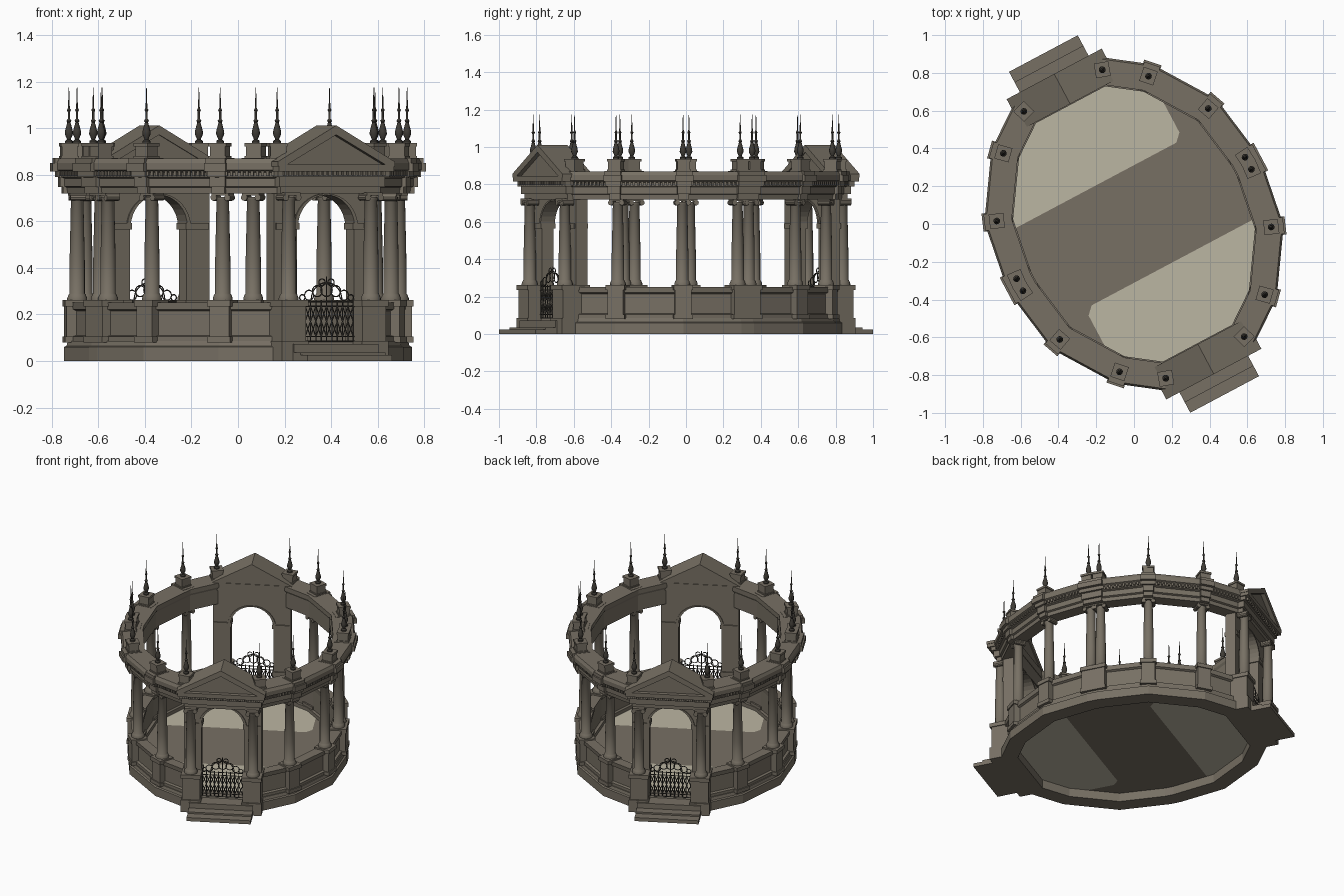
import bpy, bmesh, math
from mathutils import Vector

if "Cube" in bpy.data.objects:
    bpy.data.objects.remove(bpy.data.objects["Cube"])

TURN = math.radians(-62)      # the portal axis (local x) is turned from world x


def material(name, rgb):
    m = bpy.data.materials.new(name)
    m.diffuse_color = (*rgb, 1)
    m.use_nodes = True
    m.node_tree.nodes["Principled BSDF"].inputs["Base Color"].default_value = m.diffuse_color
    return m


STONE = material("weathered_stone", (0.185, 0.162, 0.127))
PALE = material("pale_floor", (0.50, 0.465, 0.365))
IRON = material("dark_iron", (0.05, 0.045, 0.037))


def finish(bm, name, mat=STONE, smooth=False):
    bmesh.ops.recalc_face_normals(bm, faces=bm.faces)
    me = bpy.data.meshes.new(name)
    bm.to_mesh(me)
    bm.free()
    me.materials.append(mat)
    if smooth:
        me.shade_smooth()
        me.set_sharp_from_angle(angle=0.7)
    ob = bpy.data.objects.new(name, me)
    ob.rotation_euler.z = TURN
    bpy.context.collection.objects.link(ob)
    return ob


def box(bm, c, ang, out, side, z0, z1):
    """Box at c; out = (inner, outer) reach along ang, side = half width."""
    d = Vector((math.cos(ang), math.sin(ang)))
    t = Vector((-d.y, d.x))
    vs = []
    for z in (z0, z1):
        for o, s in ((out[0], -side), (out[1], -side), (out[1], side), (out[0], side)):
            p = Vector(c) + d * o + t * s
            vs.append(bm.verts.new((p.x, p.y, z)))
    for f in ((3, 2, 1, 0), (4, 5, 6, 7), (0, 1, 5, 4), (1, 2, 6, 5), (2, 3, 7, 6), (3, 0, 4, 7)):
        bm.faces.new([vs[i] for i in f])


def lathe(bm, prof, c, n=16):
    rings = [[bm.verts.new((c[0] + r * math.cos(2 * math.pi * i / n),
                            c[1] + r * math.sin(2 * math.pi * i / n), z)) for i in range(n)] for r, z in prof]
    for a, b in zip(rings, rings[1:]):
        for i in range(n):
            bm.faces.new((a[i], a[(i + 1) % n], b[(i + 1) % n], b[i]))
    bm.faces.new(rings[0][::-1])
    bm.faces.new(rings[-1])


def prism(bm, pts, x0, x1):
    """Extrude a (y, z) outline along the portal axis."""
    f = bm.faces.new([bm.verts.new((x0, y, z)) for y, z in pts])
    r = bmesh.ops.extrude_face_region(bm, geom=[f])
    bmesh.ops.translate(bm, vec=(x1 - x0, 0, 0), verts=[v for v in r["geom"] if isinstance(v, bmesh.types.BMVert)])


def mitres(path):
    """Mitre vector at each corner of a closed counter-clockwise path."""
    out = []
    for i, p in enumerate(path):
        a, b = (p - path[i - 1]).normalized(), (path[(i + 1) % len(path)] - p).normalized()
        na, nb = Vector((a.y, -a.x)), Vector((b.y, -b.x))
        m = (na + nb).normalized()
        out.append(m / m.dot(na))
    return out


def sweep(bm, path, mit, prof, closed):
    rings = [[bm.verts.new((*(p + m * o), z)) for o, z in prof] for p, m in zip(path, mit)]
    k = len(prof)
    for a, b in zip(rings, rings[1:] + (rings[:1] if closed else [])):
        for j in range(k):
            bm.faces.new((a[j], b[j], b[(j + 1) % k], a[(j + 1) % k]))
    if not closed:
        bm.faces.new(rings[0])
        bm.faces.new(rings[-1][::-1])


# Plan: sixteen posts on an oval
quarter = [(.80, .235), (.655, .435), (.355, .634), (.036, .685)]
half = quarter + [(-x, y) for x, y in quarter[::-1]]
POSTS = [Vector(p) for p in half + [(-x, -y) for x, y in half]]
MIT = mitres(POSTS)
COLS = [p - m * .035 for p, m in zip(POSTS, MIT)]
# support spots: position, outward angle, half-width factor (the side pair shares one)
spots = [(i, math.atan2(MIT[i].y, MIT[i].x)) for i in range(16) if i % 8 in (1, 2, 5, 6)]

# Plinth ring
bm = bmesh.new()
sweep(bm, COLS, MIT, [(-.05, 0), (.055, 0), (.055, .06), (.045, .065), (.04, .085), (-.05, .085)], True)
finish(bm, "plinth_ring")

# Floor with two pale areas
bm = bmesh.new()
bm.faces.new([bm.verts.new((*(p - m * .045), .06)) for p, m in zip(COLS, MIT)])
for s in (1, -1):
    for co, no in (((s * .275, 0, 0), (1, 0, 0)), ((0, s * .44, 0), (0, 1, 0)), ((s * .275, -s * .40, 0), (s, s, 0))):
        bmesh.ops.bisect_plane(bm, geom=bm.verts[:] + bm.edges[:] + bm.faces[:], plane_co=co, plane_no=no)
floor = finish(bm, "floor")
floor.data.materials.append(PALE)
for f in floor.data.polygons:
    x, y = f.center.x, f.center.y
    s = 1 if x > 0 else -1
    f.material_index = int(abs(x) > .275 and s * y > -.44 and s * (x + y) > -.125)

# Parapet walls with recessed panels
bm = bmesh.new()
wall = [(-.03, .08), (.034, .08), (.034, .105), (.018, .11), (.018, .215), (.032, .222), (.036, .252), (-.034, .252), (-.03, .22)]
for k in (0, 8):
    sweep(bm, COLS[k:k + 8], MIT[k:k + 8], wall, False)
finish(bm, "parapet")

# Pedestals under the columns, breaks in the entablature above
ped, brk, mid = bmesh.new(), bmesh.new(), Vector((0, .685))
layers = [(.028, .72, .748), (.042, .748, .79), (.056, .79, .815), (.076, .815, .85), (.066, .85, .872)]
places = [(POSTS[i], a, .048) for i, a in spots] + [(mid, math.pi / 2, .082), (-mid, -math.pi / 2, .082)]
for c, a, w in places:
    box(ped, c, a, (-.075, .015), w - .004, .08, .235)
    box(ped, c, a, (-.085, .022), w + .004, .08, .105)
    box(ped, c, a, (-.085, .022), w + .004, .235, .262)
    for o, z0, z1 in layers:
        box(brk, c, a, (-.06, o), w - .03 + o * .4, z0, z1)
finish(ped, "column_pedestals")
finish(brk, "entablature_breaks")

# Entablature ring with dentils
bm = bmesh.new()
sweep(bm, POSTS, MIT, [(-.07, .72), (.015, .72), (.018, .745), (.03, .75), (.03, .785), (.045, .79), (.045, .81),
                       (.065, .82), (.065, .85), (.055, .87), (-.078, .87), (-.078, .84), (-.07, .825)], True)
finish(bm, "entablature")
bm = bmesh.new()
for i, p in enumerate(POSTS):
    e = POSTS[(i + 1) % 16] - p
    n = int(e.length / .022)
    for j in range(n):
        box(bm, p + e * ((j + .5) / n), math.atan2(-e.x, e.y), (.03, .056), .006, .795, .817)
finish(bm, "dentils")

# Columns with scrolled capitals
bm = bmesh.new()
shaft = [(.043, .26), (.043, .27), (.037, .285), (.033, .29), (.033, .42), (.027, .69), (.031, .695), (.031, .705)]
stands = [(COLS[i], math.atan2(MIT[i].y, MIT[i].x)) for i in range(16) if i % 8 not in (0, 7)]
stands += [(Vector((s * .84, t * .2)), 0 if s > 0 else math.pi) for s in (1, -1) for t in (1, -1)]
caps = bmesh.new()
for c, a in stands:
    lathe(bm, shaft, c)
    box(caps, c, a, (-.036, .036), .038, .712, .724)
    t = Vector((-math.sin(a), math.cos(a)))
    for s in (1, -1):                                   # scroll rolls
        r = bmesh.ops.create_cone(caps, cap_ends=True, segments=10, radius1=.014, radius2=.014, depth=.066)["verts"]
        bmesh.ops.rotate(caps, verts=r, cent=(0, 0, 0), matrix=Vector((0, 0, 1)).rotation_difference(
            Vector((math.cos(a), math.sin(a), 0))).to_matrix())
        bmesh.ops.translate(caps, verts=r, vec=(*(c + t * s * .031), .702))
finish(bm, "columns", smooth=True)
finish(caps, "scrolled_capitals")

# Finials on small blocks
blocks, spikes = bmesh.new(), bmesh.new()
for p, m in zip(POSTS, MIT):
    a = math.atan2(m.y, m.x)
    box(blocks, p, a, (-.034, .034), .034, .865, .925)
    box(blocks, p, a, (-.039, .039), .039, .865, .88)
    box(blocks, p, a, (-.039, .039), .039, .922, .936)
    lathe(spikes, [(.017, .936), (.017, .945), (.008, .952), (.018, .975), (.017, .988), (.007, 1.025), (.011, 1.032),
                   (.005, 1.04), (.005, 1.07), (.009, 1.078), (.004, 1.086), (.001, 1.175)], p, 10)
finish(blocks, "finial_blocks")
finish(spikes, "finials", IRON, True)

# Portal: steps, piers, arch wall, pediment
portal = []
bm = bmesh.new()
for x, z in ((1.022, .025), (.96, .036), (.90, .072)):
    box(bm, (0, 0), 0, (.74, x), .206, 0, z)
portal.append(finish(bm, "steps"))

bm = bmesh.new()
for s in (1, -1):
    c = (0, s * .195)
    box(bm, c, 0, (.725, .88), .058, 0, .24)
    box(bm, c, 0, (.72, .89), .064, 0, .085)
    box(bm, c, 0, (.72, .89), .064, .235, .262)
    box(bm, (0, s * .187), 0, (.722, .808), .056, .565, .592)     # imposts
portal.append(finish(bm, "portal_piers"))

R, Z = .138, .575
arc = [(R * math.cos(math.pi * i / 16), Z + R * math.sin(math.pi * i / 16)) for i in range(17)]
bm = bmesh.new()
prism(bm, [(.25, .07), (.25, .73), (-.25, .73), (-.25, .07), (-R, .07)] + arc[::-1] + [(R, .07)], .73, .80)
rim = [(y * 1.12, Z + (z - Z) * 1.05) for y, z in arc]
prism(bm, rim + arc[::-1], .722, .808)
portal.append(finish(bm, "arch_wall"))

bm = bmesh.new()
for o, z0, z1 in layers[:3]:
    box(bm, (0, 0), 0, (.725, .82 + o), .215 + o, z0, z1)
box(bm, (0, 0), 0, (.722, .90), .28, .815, .845)
prism(bm, [(-.262, .84), (.262, .84), (0, .985)], .726, .872)
for s in (1, -1):
    prism(bm, [(0, 1.012), (s * .285, .856), (s * .285, .836), (s * .24, .843), (0, .972)], .72, .90)
for j in range(-10, 11):
    box(bm, (0, j * .024), 0, (.86, .888), .007, .797, .818)
portal.append(finish(bm, "pediment"))

# Wrought gate: lattice below, scrolls above
cu = bpy.data.curves.new("gate", 'CURVE')
cu.dimensions, cu.bevel_depth, cu.bevel_resolution = '3D', .0028, 0


def wire(pts):
    sp = cu.splines.new('POLY')
    sp.points.add(len(pts) - 1)
    for q, (y, z) in zip(sp.points, pts):
        q.co = (.81, y, z, 1)


def loop(y, z, r, a0=0, a1=360):
    wire([(y + r * math.cos(math.radians(a0 + (a1 - a0) * i / 14)),
           z + r * math.sin(math.radians(a0 + (a1 - a0) * i / 14))) for i in range(15)])


for z in (.085, .105, .235, .255):
    wire([(-.135, z), (.135, z)])
for j in range(-5, 6):
    wire([(j * .026, .085), (j * .026, .262)])
for j in range(-5, 5):
    for z in (.105, .17):
        wire([(j * .026, z), (j * .026 + .026, z + .065)])
        wire([(j * .026 + .026, z), (j * .026, z + .065)])
loop(0, .262, .075, 0, 180)
loop(0, .305, .028)
for s in (1, -1):
    loop(s * .045, .30, .024)
    loop(s * .085, .282, .022)
    loop(s * .118, .272, .013)
    loop(s * .022, .338, .015)
wire([(0, .255), (0, .362)])
cu.materials.append(IRON)
gate = bpy.data.objects.new("gate", cu)
gate.rotation_euler.z = TURN
bpy.context.collection.objects.link(gate)

# Second portal opposite the first
for ob in portal + [gate]:
    twin = ob.copy()
    twin.name = "rear_" + ob.name
    twin.rotation_euler.z = TURN + math.pi
    bpy.context.collection.objects.link(twin)
